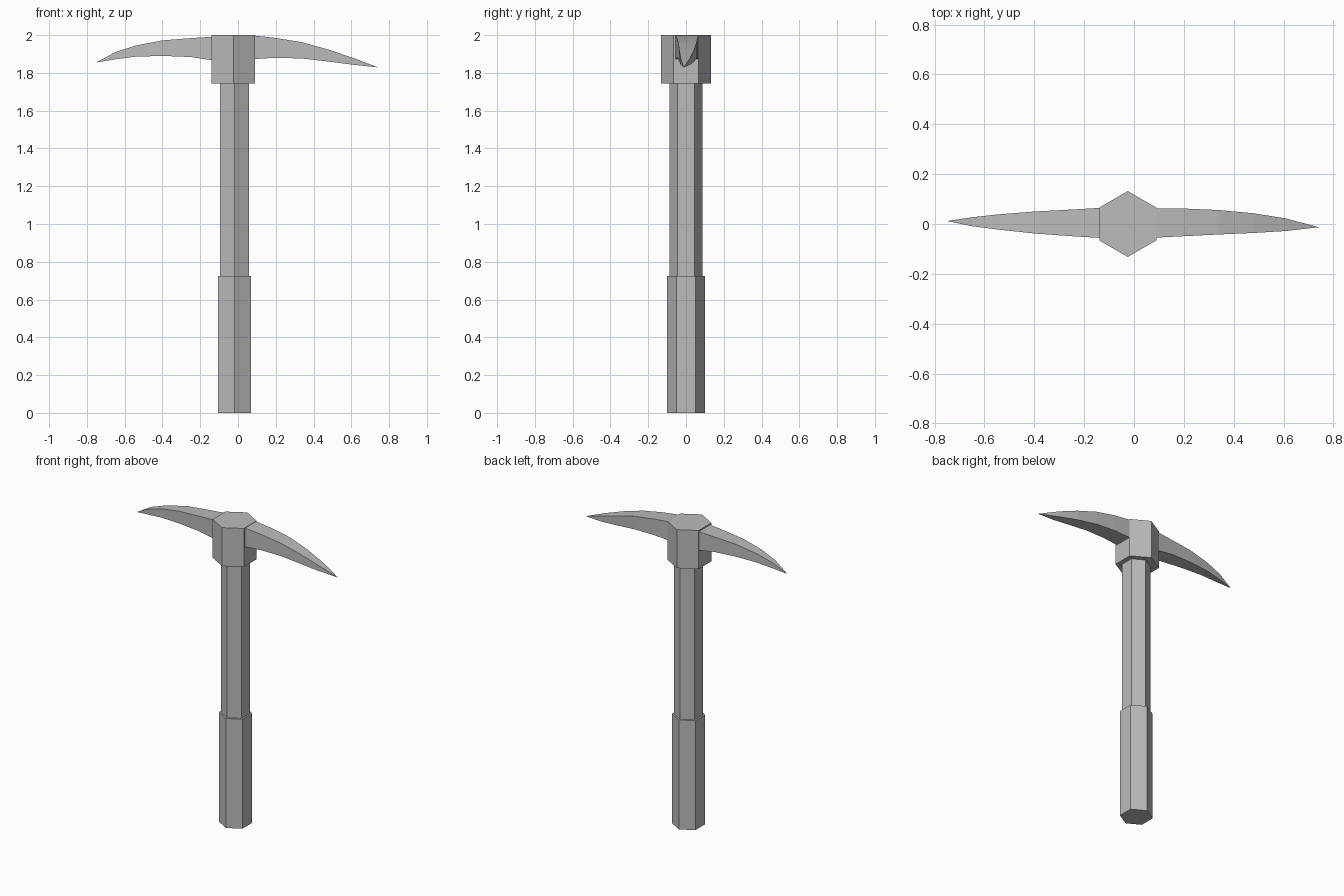
import bpy, bmesh, math

if "Cube" in bpy.data.objects:
    bpy.data.objects.remove(bpy.data.objects["Cube"])

grey = bpy.data.materials.new("plain grey")
grey.diffuse_color = (0.5, 0.5, 0.5, 1)
grey.use_nodes = True
grey.node_tree.nodes["Principled BSDF"].inputs["Base Color"].default_value = grey.diffuse_color


def finish(bm, name):
    bmesh.ops.recalc_face_normals(bm, faces=bm.faces)
    mesh = bpy.data.meshes.new(name)
    bm.to_mesh(mesh)
    bm.free()
    mesh.materials.append(grey)
    obj = bpy.data.objects.new(name, mesh)
    bpy.context.collection.objects.link(obj)


def hex_prism(name, x, radius, z0, z1):
    """Six-sided prism with corners facing front and back."""
    bm = bmesh.new()
    ring = [bm.verts.new((x + radius * math.sin(i * math.pi / 3),
                          radius * math.cos(i * math.pi / 3), z0)) for i in range(6)]
    base = bm.faces.new(ring)
    top = bmesh.ops.extrude_face_region(bm, geom=[base])["geom"]
    bmesh.ops.translate(bm, vec=(0, 0, z1 - z0),
                        verts=[v for v in top if isinstance(v, bmesh.types.BMVert)])
    finish(bm, name)


def blade(name, sections, tip):
    """Rectangular sections (x, y0, y1, z0, z1) lofted to a point."""
    bm = bmesh.new()
    rings = [[bm.verts.new((x, y, z)) for y, z in ((y0, z0), (y1, z0), (y1, z1), (y0, z1))]
             for x, y0, y1, z0, z1 in sections]
    point = bm.verts.new(tip)
    bm.faces.new(rings[0])
    for i in range(4):
        j = (i + 1) % 4
        for a, b in zip(rings, rings[1:]):
            bm.faces.new((a[i], a[j], b[j], b[i]))
        bm.faces.new((rings[-1][i], rings[-1][j], point))
    finish(bm, name)


# Handle and head block
hex_prism("grip", -0.018, 0.1, 0.0, 0.725)
hex_prism("shaft", -0.018, 0.088, 0.7, 1.76)
hex_prism("head_block", -0.025, 0.132, 1.745, 2.0)

# Curved picks
blade("right_pick", [
    (0.08, -0.055, 0.063, 1.873, 1.998),
    (0.20, -0.049, 0.062, 1.880, 1.985),
    (0.34, -0.042, 0.056, 1.876, 1.962),
    (0.48, -0.036, 0.043, 1.860, 1.923),
    (0.61, -0.028, 0.022, 1.843, 1.879),
], (0.742, -0.013, 1.829))
blade("left_pick", [
    (-0.13, -0.056, 0.065, 1.866, 1.992),
    (-0.25, -0.049, 0.058, 1.884, 1.984),
    (-0.40, -0.038, 0.050, 1.890, 1.972),
    (-0.54, -0.023, 0.039, 1.886, 1.945),
    (-0.65, -0.009, 0.027, 1.872, 1.910),
], (-0.75, 0.012, 1.855))
